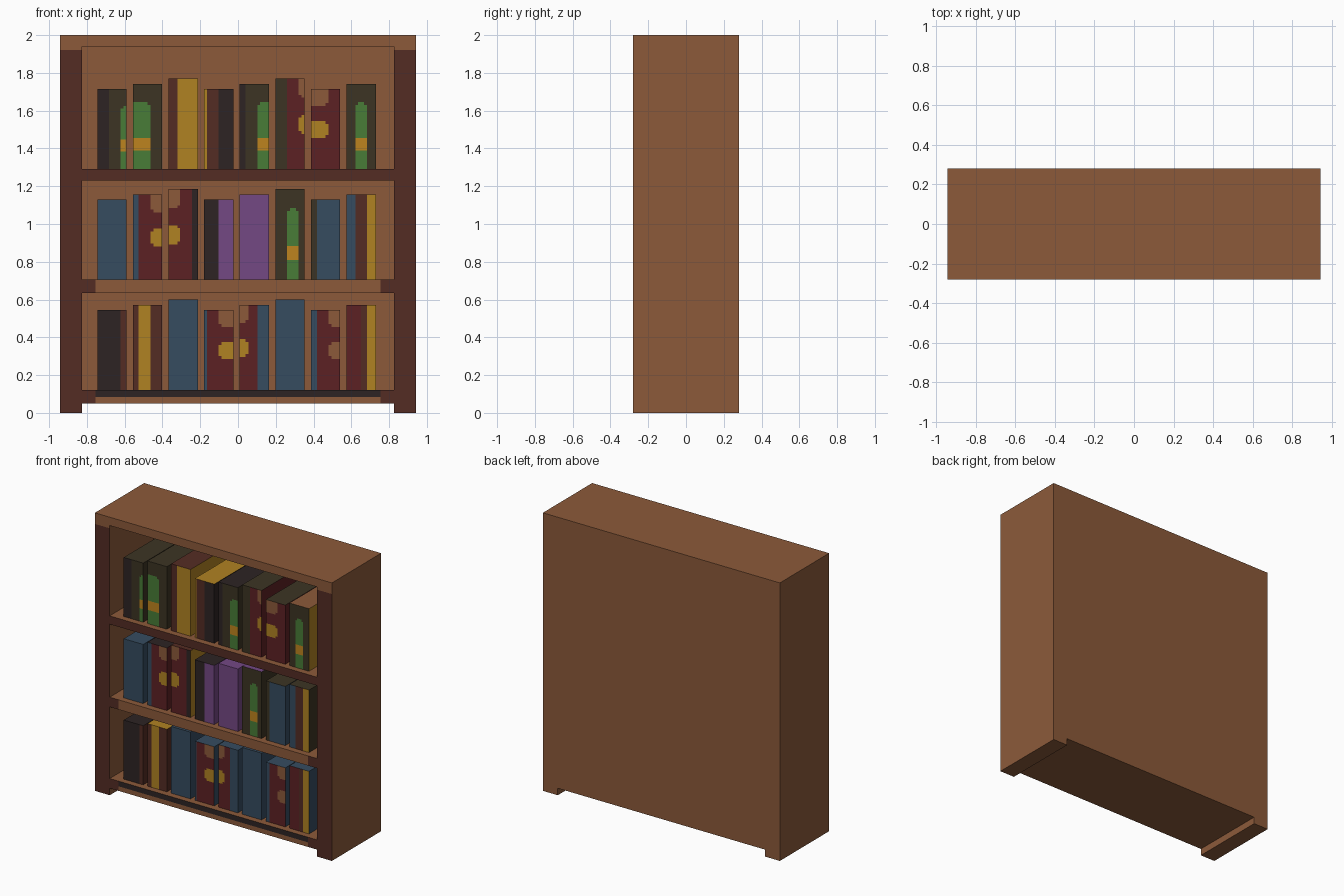
import bpy
import bmesh
from itertools import groupby
from mathutils import Vector

cube = bpy.data.objects.get("Cube")
if cube:
    bpy.data.objects.remove(cube, do_unlink=True)

# Palette: letter -> name and sRGB colour
PALETTE = {
    "W": ("oak wood", (140, 90, 58)),
    "D": ("dark brown", (84, 44, 36)),
    "K": ("near black", (45, 36, 36)),
    "O": ("olive", (60, 52, 35)),
    "G": ("leaf green", (72, 124, 55)),
    "Y": ("gold", (176, 130, 34)),
    "A": ("amber", (190, 132, 30)),
    "R": ("dark red", (92, 33, 36)),
    "B": ("slate blue", (54, 76, 96)),
    "P": ("purple", (116, 72, 132)),
}
KEYS = list(PALETTE)


def linear(c):
    c /= 255
    return c / 12.92 if c <= 0.04045 else ((c + 0.055) / 1.055) ** 2.4


def make_material(name, rgb):
    mat = bpy.data.materials.new(name)
    mat.use_nodes = True
    colour = (*[linear(c) for c in rgb], 1)
    mat.diffuse_color = colour
    mat.node_tree.nodes["Principled BSDF"].inputs["Base Color"].default_value = colour
    return mat


MATS = [make_material(*PALETTE[k]) for k in KEYS]


def box(lo, hi, key):
    bm = bmesh.new()
    bmesh.ops.create_cube(bm, size=1)
    for v in bm.verts:
        v.co = Vector([(a + b) / 2 + c * (b - a) for a, b, c in zip(lo, hi, v.co)])
    for f in bm.faces:
        f.material_index = KEYS.index(key)
    return bm


def paint(bm, x0, x1, z0, z1, key):
    """Cut the box along a rectangle and colour its front faces inside it."""
    for axis, values in (((1, 0, 0), (x0, x1)), ((0, 0, 1), (z0, z1))):
        for value in values:
            bmesh.ops.bisect_plane(bm, geom=bm.verts[:] + bm.edges[:] + bm.faces[:],
                                   dist=1e-5, plane_co=Vector(axis) * value, plane_no=axis)
    bm.normal_update()
    for f in bm.faces:
        c = f.calc_center_median()
        if f.normal.y < -0.9 and x0 < c.x < x1 and z0 < c.z < z1:
            f.material_index = KEYS.index(key)


def paint_rounded(bm, x0, x1, z0, z1, key, at_left, at_right):
    """Stepped-corner patch; sides that meet the book edge stay square."""
    e = 0.015
    paint(bm, x0 + (0 if at_left else e), x1 - (0 if at_right else e), z0, z1, key)
    paint(bm, x0, x1, z0 + e, z1 - e, key)


def finish(name, bm):
    used = sorted({f.material_index for f in bm.faces})
    for f in bm.faces:
        f.material_index = used.index(f.material_index)
    mesh = bpy.data.meshes.new(name)
    bm.to_mesh(mesh)
    bm.free()
    for i in used:
        mesh.materials.append(MATS[i])
    obj = bpy.data.objects.new(name, mesh)
    bpy.context.collection.objects.link(obj)
    return obj


# Case
W, IN, DEP, BACK = 0.943, 0.825, 0.28, 0.22
for name, x0, x1 in (("right_side", -W, -IN), ("left_side", IN, W)):
    bm = box((x0, -DEP, 0), (x1, DEP, 1.94), "W")
    paint(bm, x0, x1, 0, 1.92, "D")
    finish(name, bm)
finish("top_board", box((-W, -DEP, 1.94), (W, DEP, 2), "W"))
finish("back_panel", box((-IN, BACK, 0.05), (IN, DEP, 1.94), "W"))

# Shelves with dark front edges
END = 0.755
bm = box((-IN, -DEP, 0.05), (IN, BACK, 0.12), "W")
paint(bm, -IN, IN, 0.05, 0.12, "D")
paint(bm, -END, END, 0.05, 0.083, "W")
paint(bm, -END, END, 0.083, 0.12, "K")
finish("bottom_shelf", bm)
bm = box((-IN, -DEP, 0.635), (IN, BACK, 0.705), "W")
paint(bm, -IN, IN, 0.635, 0.705, "D")
paint(bm, -END, END, 0.635, 0.705, "W")
finish("middle_shelf", bm)
bm = box((-IN, -DEP, 1.23), (IN, BACK, 1.29), "W")
paint(bm, -IN, IN, 1.23, 1.29, "D")
finish("upper_shelf", bm)

# Books: top colour, side colour, ten spine columns.
# Lower case marks: o = olive with a leaf arch, r = red with seals, p = red with wood seals
ROWS = {
    "bottom": (0.12, "KD KKKKKKKKDD|YD DDYYYYDDDD|BB BBBBBBBBBB|BB BRRRRrrrrr|"
                     "BB rrrRRRBBBB|BB BBBBBBBBBB|BB BBRRRRpppp|BB RRRRRDDYYY"),
    "middle": (0.705, "BB BBBBBBBBBB|KR BBRRRRrrrr|DY rrrrRRRRKK|KP KKKKKPPPPP|"
                      "PP PPPPPPPPPP|PO OOOOooooOO|OB OOBBBBBBBB|OO BBBDDDDYYY"),
    "upper": (1.29, "OO KKKKOOOOoo|OO ooooooOOOO|DY DDDYYYYYYY|YK YDDDDKKKKK|"
                    "KO KKOOOOoooo|OR OOOORRRRrr|OR rrrrrrRRRR|WY OOOooooOOO"),
}
HEIGHTS = (0.425, 0.45, 0.48)
BOOK_W, PITCH, FIRST_X = 0.155, 0.1885, -0.745
BOOK_FRONT, BOOK_BACK = -0.235, 0.2


def make_book(name, x, z, h, top, side, spine):
    bm = box((x, BOOK_FRONT, z), (x + BOOK_W, BOOK_BACK, z + h), side)
    for f in bm.faces:
        if f.normal.z > 0.9 or f.calc_center_median().z > z + h - 0.001:
            f.material_index = KEYS.index(top)
    col, start = BOOK_W / len(spine), 0
    for letter, group in groupby(spine):
        end = start + len(list(group))
        x0, x1 = x + start * col, x + end * col
        ends = (start == 0, end == len(spine))
        base = "R" if letter == "p" else letter.upper()
        paint(bm, x0, x1, z, z + h, base)
        if letter == "o":
            paint_rounded(bm, x0, x1, z - 0.05, z + h * 0.79, "G", *ends)
            paint(bm, x0, x1, z + h * 0.22, z + h * 0.37, "A")
        elif letter in "rp":
            paint_rounded(bm, x0, x1, z + h * 0.79, z + h + 0.05, "W", *ends)
            paint_rounded(bm, x0, x1, z + h * 0.39, z + h * 0.6,
                          "Y" if letter == "r" else "W", *ends)
        start = end
    finish(name, bm)


for row, (z, text) in ROWS.items():
    for i, code in enumerate(text.split("|")):
        faces, spine = code.split()
        make_book(f"{row}_book_{i + 1}", FIRST_X + i * PITCH, z, HEIGHTS[i % 3],
                  faces[0], faces[1], spine)
